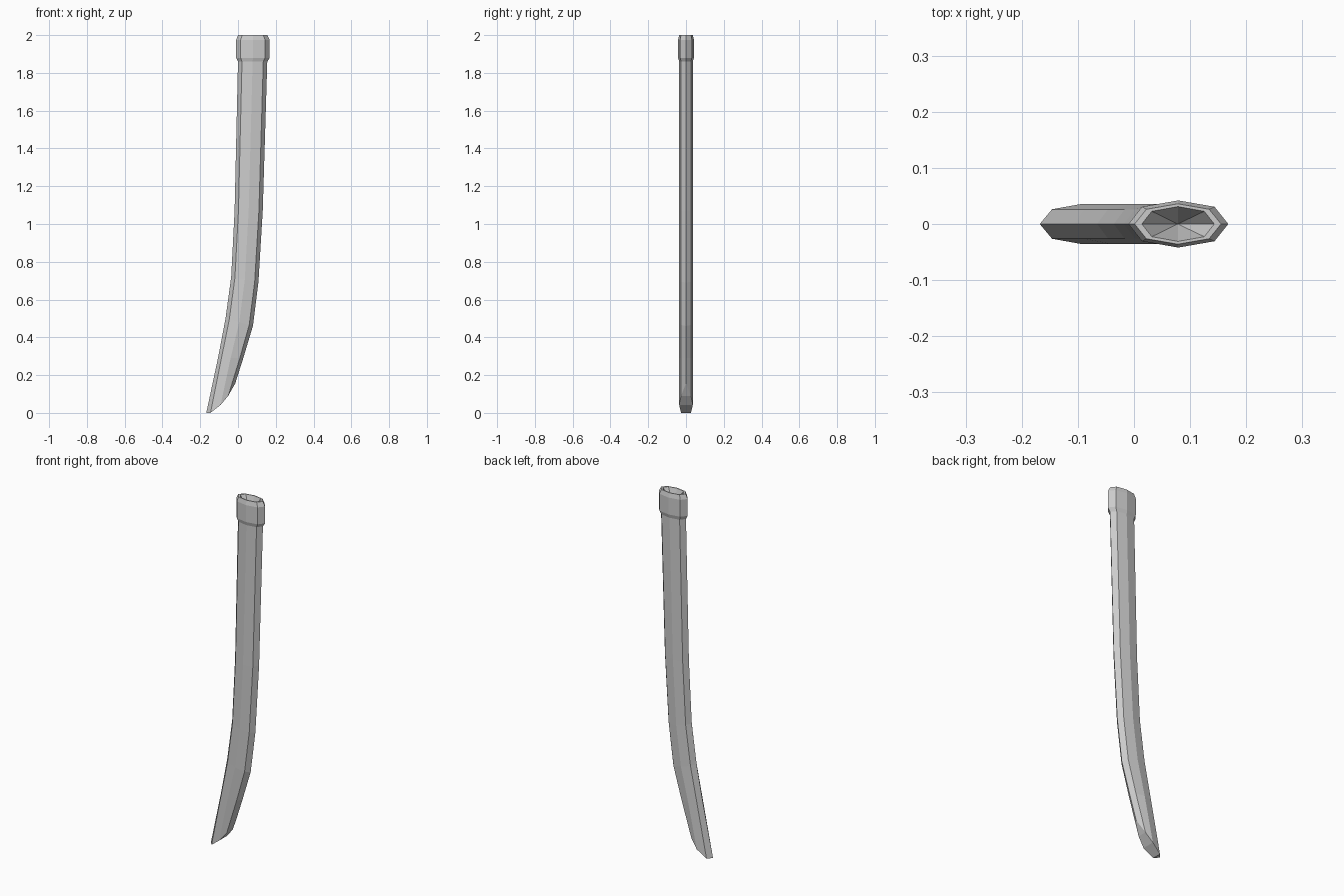
import bpy
import bmesh

cube = bpy.data.objects.get("Cube")
if cube:
    bpy.data.objects.remove(cube)

# Single flat grey
grey = bpy.data.materials.new("plain grey")
grey.use_nodes = True
grey.diffuse_color = (0.6, 0.6, 0.6, 1)
grey.node_tree.nodes["Principled BSDF"].inputs["Base Color"].default_value = (0.6, 0.6, 0.6, 1)

STATIONS = (0, 0.137, 0.5, 0.863, 1)   # positions across the width
THICK = (0, 0.73, 1, 0.73, 0)          # relative thickness at each station


def straight(left, right):
    """Five (x, z) stations on a straight line from left to right edge."""
    return [(left[0] + (right[0] - left[0]) * t, left[1] + (right[1] - left[1]) * t)
            for t in STATIONS]


def add_ring(bm, stations, half_y):
    """Eight-sided flattened ring, counter-clockwise from the left edge."""
    front = [(x, -half_y * k, z) for (x, z), k in zip(stations, THICK)]
    back = [(x, -y, z) for x, y, z in reversed(front[1:4])]
    return [bm.verts.new(p) for p in front + back]


def loft(bm, rings):
    for a, b in zip(rings, rings[1:]):
        for i in range(8):
            j = (i + 1) % 8
            bm.faces.new((a[i], a[j], b[j], b[i]))


def finish(bm, name):
    mesh = bpy.data.meshes.new(name)
    bm.to_mesh(mesh)
    bm.free()
    mesh.materials.append(grey)
    obj = bpy.data.objects.new(name, mesh)
    bpy.context.collection.objects.link(obj)


# Curved sheath body, from the slanted tip up to the collar
TIP = [(-0.168, 0), (-0.146, 0), (-0.092, 0.042), (-0.052, 0.09), (-0.015, 0.155)]
BODY = [((-0.106, 0.29), (0.028, 0.29)),
        ((-0.066, 0.50), (0.079, 0.46)),
        ((-0.036, 0.72), (0.108, 0.69)),
        ((-0.018, 1.07), (0.131, 1.07)),
        ((0.0, 1.86), (0.155, 1.86))]
bm = bmesh.new()
rings = [add_ring(bm, TIP, 0.036)]
rings += [add_ring(bm, straight(l, r), 0.036) for l, r in BODY]
loft(bm, rings)
# Rounded cut that closes the tip
for strip in ((0, 7, 1), (1, 7, 6, 2), (2, 6, 5, 3), (3, 5, 4)):
    bm.faces.new([rings[0][i] for i in strip])
finish(bm, "sheath_body")

# Chamfered collar with a hollow mouth: left x, right x, z, half thickness
COLLAR = [(0.0, 0.155, 1.86, 0.036),
          (-0.01, 0.168, 1.88, 0.042),
          (-0.01, 0.168, 1.975, 0.042),
          (0.001, 0.155, 2.0, 0.036),
          (0.014, 0.143, 2.0, 0.031)]
bm = bmesh.new()
rings = [add_ring(bm, straight((l, z), (r, z)), y) for l, r, z, y in COLLAR]
loft(bm, rings)
mouth_floor = bm.verts.new((0.078, 0, 1.9))
for i in range(8):
    bm.faces.new((rings[-1][i], rings[-1][(i + 1) % 8], mouth_floor))
finish(bm, "sheath_collar")
